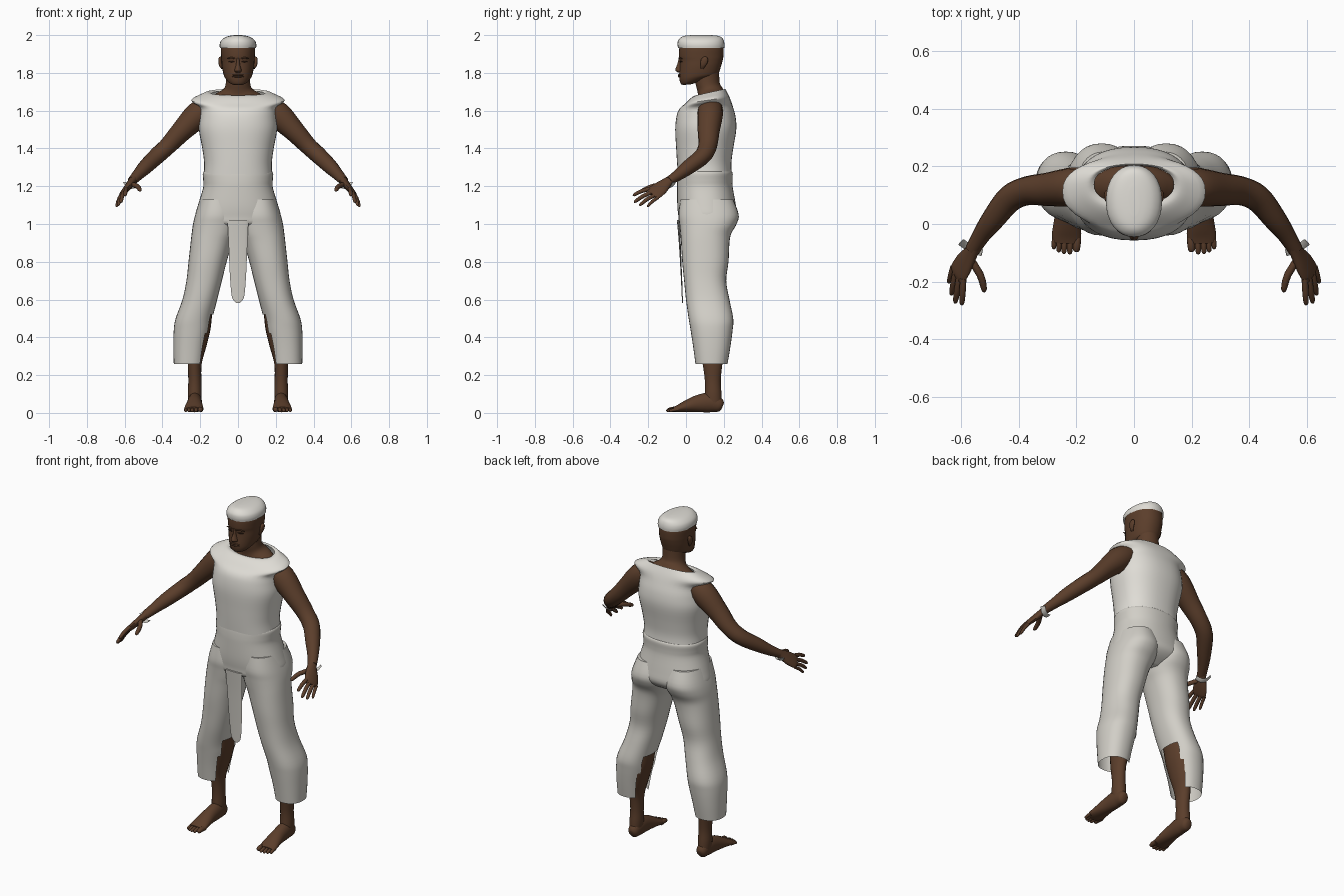
import bpy, bmesh, math
from mathutils import Vector


def material(name, rgb):
    m = bpy.data.materials.new(name)
    m.diffuse_color = (*rgb, 1)
    return m


SKIN = material("brown skin", (0.105, 0.048, 0.024))
DARK = material("dark brown", (0.045, 0.02, 0.011))
SHIRT = material("off white cloth", (0.74, 0.72, 0.67))
PANTS = material("light grey cloth", (0.64, 0.62, 0.57))


def smooth_rows(rows, steps):
    """Catmull-Rom interpolation of rows of numbers."""
    out = []
    for i in range(len(rows) - 1):
        a, b = rows[max(i - 1, 0)], rows[i]
        c, d = rows[i + 1], rows[min(i + 2, len(rows) - 1)]
        for s in range(steps):
            t = s / steps
            out.append([0.5 * (2 * q + (r - p) * t + (2 * p - 5 * q + 4 * r - w) * t * t
                               + (3 * q - p - 3 * r + w) * t ** 3)
                        for p, q, r, w in zip(a, b, c, d)])
    out.append(list(rows[-1]))
    return out


def skin_rings(name, rings, mat, caps, mirror=False, cut=None):
    """Join rings of points into a surface."""
    bm = bmesh.new()
    vr = [[bm.verts.new(p) for p in ring] for ring in rings]
    n = len(vr[0])
    for a, b in zip(vr, vr[1:]):
        for i in range(n):
            j = (i + 1) % n
            bm.faces.new((a[i], a[j], b[j], b[i]))
    if "a" in caps:
        bm.faces.new(vr[0])
    if "b" in caps:
        bm.faces.new(vr[-1])
    bmesh.ops.recalc_face_normals(bm, faces=bm.faces)
    if cut:
        gone = [f for f in bm.faces if cut(f.calc_center_median())]
        bmesh.ops.delete(bm, geom=gone, context='FACES')
    me = bpy.data.meshes.new(name)
    bm.to_mesh(me)
    bm.free()
    me.materials.append(mat)
    ob = bpy.data.objects.new(name, me)
    bpy.context.collection.objects.link(ob)
    bpy.ops.object.select_all(action='DESELECT')
    ob.select_set(True)
    bpy.context.view_layer.objects.active = ob
    bpy.ops.object.shade_smooth_by_angle(angle=math.radians(50))
    if mirror:
        ob.modifiers.new("mirror", 'MIRROR').use_mirror_merge = False
    return ob


def loft(name, rows, mat, caps="ab", n=32, steps=4, power=1.0, **kw):
    """Stack of level ovals: (z, x min, x max, y front, y back, tilt)."""
    rings = []
    for z, x0, x1, y0, y1, tilt in smooth_rows(rows, steps):
        ring = []
        for i in range(n):
            c, s = math.cos(math.tau * i / n), math.sin(math.tau * i / n)
            c = math.copysign(abs(c) ** power, c)
            s = math.copysign(abs(s) ** power, s)
            dy = (y1 - y0) / 2 * s
            ring.append(((x0 + x1) / 2 + (x1 - x0) / 2 * c, (y0 + y1) / 2 + dy, z + tilt * dy))
        rings.append(ring)
    return skin_rings(name, rings, mat, caps, **kw)


def sym(z, r, yf, yb, tilt=0):
    return (z, -r, r, yf, yb, tilt)


def tube(name, rows, mat, side=(0, 0, 1), n=16, steps=4, mirror=True):
    """Oval tube along a path: (x, y, z, radius along side, other radius)."""
    rows = smooth_rows(rows, steps)
    pts = [Vector(r[:3]) for r in rows]
    rings = []
    for i, p in enumerate(pts):
        d = (pts[min(i + 1, len(pts) - 1)] - pts[max(i - 1, 0)]).normalized()
        u = Vector(side)
        u = (u - d * u.dot(d)).normalized()
        v = d.cross(u)
        rings.append([p + u * rows[i][3] * math.cos(math.tau * k / n)
                      + v * rows[i][4] * math.sin(math.tau * k / n) for k in range(n)])
    return skin_rings(name, rings, mat, "ab", mirror=mirror)


def digit(name, a, b, r, bend=(0, 0, 0.006)):
    """Finger or toe with a rounded tip."""
    a, b = Vector(a), Vector(b)
    rows = []
    for t, k in ((0, 1), (0.5, 1), (0.85, 0.85), (0.96, 0.6), (1, 0.2)):
        p = a.lerp(b, t) + Vector(bend) * math.sin(math.pi * t)
        rows.append((*p, r * k, r * k))
    tube(name, rows, SKIN, side=(1, 0.2, 0.1), n=10, steps=2)


# Shirt with flared shoulder caps and an open neck
loft("shirt", [sym(1.255, .182, -.042, .243), sym(1.32, .179, -.047, .24),
               sym(1.4, .189, -.052, .25), sym(1.5, .207, -.057, .266),
               sym(1.57, .203, -.05, .262), sym(1.62, .205, -.035, .245, .08),
               sym(1.655, .248, -.005, .23, .15), sym(1.685, .195, .025, .215, .2),
               sym(1.698, .16, .05, .208, .22), sym(1.692, .138, .07, .203, .2)],
     SHIRT, caps="", n=40, power=.86)

# Trousers: hips and two cropped legs, open on the inner calf
loft("trouser_hips", [sym(1.285, .17, -.035, .235), sym(1.27, .186, -.042, .247),
                      sym(1.23, .184, -.046, .246), sym(1.19, .185, -.047, .248),
                      sym(1.1, .212, -.046, .264), sym(1.04, .226, -.04, .27),
                      sym(1.0, .2, -.032, .24), sym(.965, .1, .02, .18)],
     PANTS, n=40, power=.9)
loft("trouser_leg", [(1.13, .01, .2, -.03, .25, 0), (1.05, -.005, .226, -.04, .279, 0),
                     (1.0, -.005, .238, -.035, .268, 0), (.95, .008, .245, -.03, .24, 0),
                     (.9, .03, .251, -.026, .23, 0), (.8, .06, .262, -.02, .225, 0),
                     (.7, .085, .273, -.01, .213, 0), (.6, .11, .294, 0, .23, 0),
                     (.5, .135, .33, .014, .25, 0), (.44, .145, .34, .024, .247, 0),
                     (.35, .165, .342, .038, .235, 0), (.26, .18, .34, .05, .22, 0)],
     PANTS, caps="a", power=.88, mirror=True,
     cut=lambda c: c.z < .52 and c.x < .145 + (.52 - c.z) * .24)
loft("front_flap", [sym(1.02, .056, -.048, -.034), sym(.9, .05, -.038, -.028),
                    sym(.75, .044, -.029, -.022), sym(.65, .037, -.024, -.018),
                    sym(.605, .029, -.022, -.017), sym(.582, .01, -.021, -.017)], PANTS, n=16)

# Neck and upper chest
loft("neck", [sym(1.6, .15, .03, .2), sym(1.66, .148, .05, .207, .1),
              sym(1.69, .115, .062, .203, .15), sym(1.715, .076, .06, .19, .15),
              sym(1.75, .064, .05, .178), sym(1.82, .064, .05, .175)], SKIN)

# Head, nose, ears and cap
loft("head", [sym(1.738, .024, -.014, .03, .1), sym(1.748, .046, -.026, .075, .15),
              sym(1.77, .066, -.034, .135, .1), sym(1.79, .076, -.036, .168),
              sym(1.83, .084, -.033, .184), sym(1.865, .087, -.032, .194),
              sym(1.89, .089, -.037, .198), sym(1.94, .09, -.034, .197),
              sym(1.975, .07, -.015, .18)], SKIN, power=.93)
loft("nose", [sym(1.88, .008, -.038, 0), sym(1.845, .011, -.047, 0), sym(1.82, .018, -.057, 0),
              sym(1.81, .02, -.055, 0), sym(1.801, .012, -.04, 0)], SKIN, n=14)
tube("ear", [(.085, .085, 1.823, .008, .004), (.092, .09, 1.84, .014, .008),
             (.095, .096, 1.86, .019, .009), (.095, .1, 1.876, .016, .008),
             (.09, .1, 1.885, .006, .004)], SKIN, side=(0, 1, 0))
tube("eyebrow", [(.016, -.037, 1.876, .003, .003), (.036, -.034, 1.88, .004, .004),
                 (.058, -.021, 1.874, .002, .003)], SKIN, n=8)
tube("eye", [(.02, -.031, 1.859, .001, .003), (.034, -.0275, 1.86, .004, .004),
             (.05, -.02, 1.859, .001, .003)], DARK, n=8)
for lip, z in (("upper_lip", 1.789), ("lower_lip", 1.78)):
    tube(lip, [(-.03, -.03, z, .001, .003), (-.012, -.0365, z, .004, .005),
               (.012, -.0365, z, .004, .005), (.03, -.03, z, .001, .003)],
         SKIN, n=8, mirror=False)
tube("mouth_line", [(-.028, -.033, 1.7845, .001, .002), (0, -.039, 1.785, .001, .003),
                    (.028, -.033, 1.7845, .001, .002)], DARK, n=6, mirror=False)
loft("cap", [sym(1.932, .096, -.042, .203), sym(1.95, .097, -.045, .204),
             sym(1.97, .09, -.042, .2), sym(1.987, .07, -.028, .19),
             sym(1.996, .045, -.008, .17), sym(2.0, .018, .03, .13)], SHIRT, caps="b", power=.93)

# Arm, hand and fingers
tube("arm", [(.14, .13, 1.63, .05, .06), (.21, .128, 1.58, .07, .068),
             (.3, .12, 1.49, .056, .058), (.37, .115, 1.415, .047, .05),
             (.43, .088, 1.36, .044, .047), (.49, .015, 1.302, .039, .04),
             (.53, -.04, 1.26, .03, .031), (.56, -.09, 1.228, .023, .026)], SKIN)
across = (.05, .07, -.06)
tube("palm", [(.55, -.073, 1.24, .024, .022), (.565, -.1, 1.22, .029, .02),
              (.588, -.135, 1.19, .042, .018), (.608, -.168, 1.165, .045, .014),
              (.615, -.18, 1.155, .038, .008)], SKIN, side=across)
digit("index_finger", (.592, -.19, 1.186), (.597, -.281, 1.15), .011)
digit("middle_finger", (.605, -.178, 1.17), (.62, -.275, 1.114), .011)
digit("ring_finger", (.618, -.163, 1.154), (.634, -.247, 1.097), .0105)
digit("little_finger", (.628, -.148, 1.14), (.643, -.205, 1.09), .009)
digit("thumb", (.572, -.115, 1.212), (.519, -.236, 1.176), .013, (-.012, 0, .006))
tube("wrist_band", [(.6, -.062, 1.222, .013, .002), (.582, -.075, 1.2, .014, .002),
                    (.555, -.088, 1.192, .014, .002), (.527, -.1, 1.204, .013, .002)],
     PANTS, side=(.35, -.8, -.4), n=8)

# Lower leg, foot and toes
loft("lower_leg", [(.62, .125, .265, .03, .2, 0), (.52, .137, .255, .045, .215, 0),
                   (.44, .146, .255, .055, .222, 0), (.35, .168, .262, .07, .212, 0),
                   (.26, .192, .266, .088, .193, 0), (.17, .194, .263, .1, .184, 0),
                   (.1, .192, .266, .1, .188, 0), (.04, .197, .262, .1, .19, 0)],
     SKIN, n=20, mirror=True)
tube("foot", [(.228, .194, .035, .015, .018), (.228, .18, .04, .03, .036),
              (.228, .13, .055, .037, .052), (.23, .06, .048, .04, .045),
              (.232, .0, .034, .047, .031), (.234, -.04, .023, .051, .02),
              (.235, -.066, .018, .045, .013)], SKIN, side=(1, 0, 0), n=20)
for i, (x, tip, r) in enumerate(((.197, -.097, .014), (.22, -.105, .0105), (.24, -.104, .01),
                                 (.258, -.098, .0095), (.275, -.087, .009))):
    digit(f"toe_{i + 1}", (x, -.04, .018), (x + .003, tip, r), r, (0, 0, .003))
